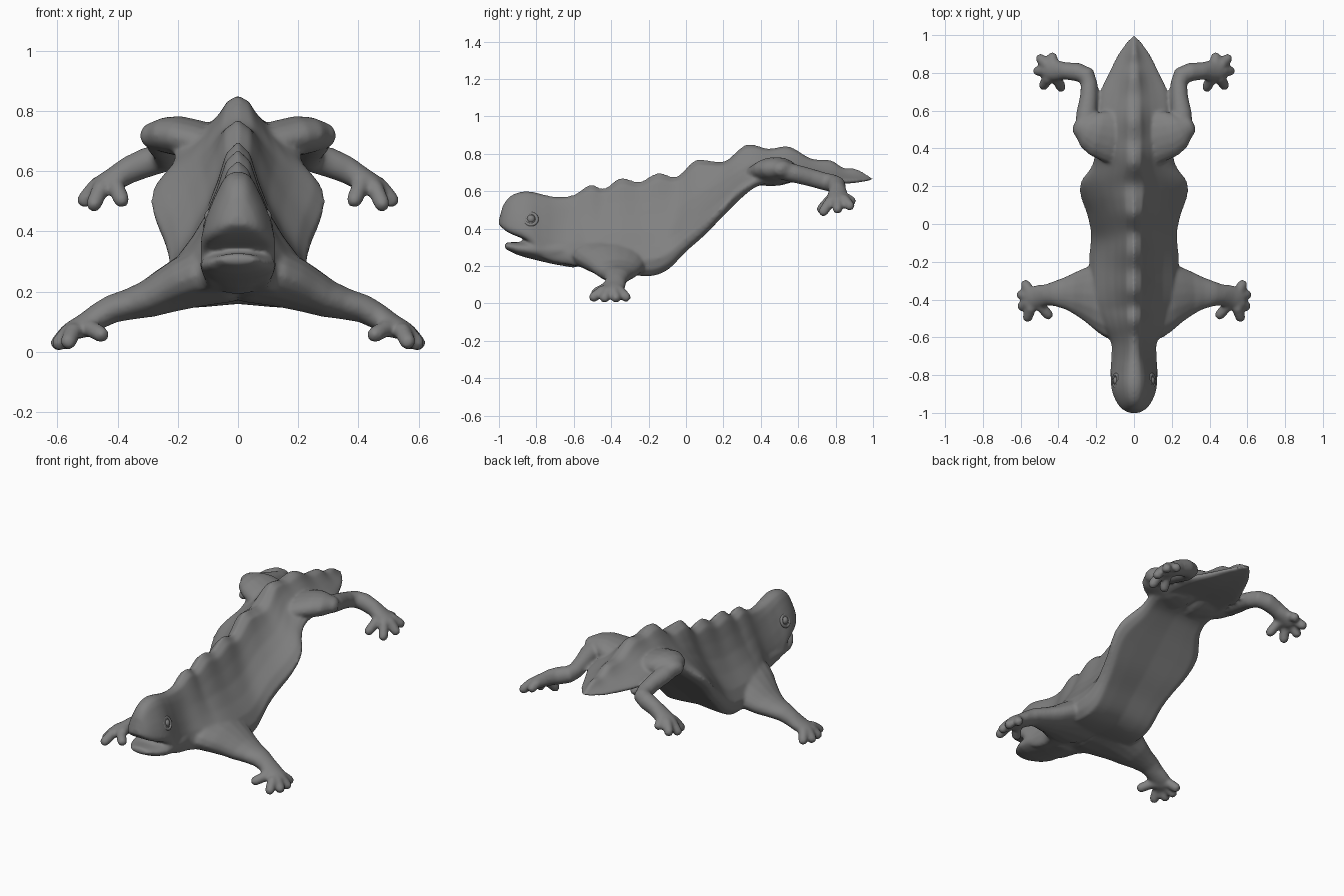
import bpy, bmesh, math
from mathutils import Vector

if "Cube" in bpy.data.objects:
    bpy.data.objects.remove(bpy.data.objects["Cube"])

# Side and top outlines of the body, as (y, value) pairs
CREST = [(-1, .45), (-.985, .51), (-.95, .565), (-.9, .593), (-.84, .6), (-.7, .572), (-.6, .582), (-.51, .637),
         (-.44, .615), (-.35, .672), (-.25, .652), (-.15, .70), (-.05, .68), (.05, .768), (.12, .765),
         (.21, .762), (.31, .845), (.36, .85), (.44, .828), (.55, .84), (.67, .775), (.78, .765),
         (.84, .725), (.91, .72), (1, .668)]
BELLY = [(-1, .42), (-.96, .385), (-.92, .365), (-.87, .345), (-.82, .31), (-.77, .24), (-.6, .195), (-.4, .158),
         (-.2, .132), (-.1, .165), (0, .265), (.1, .355), (.2, .46), (.3, .56), (.38, .62), (.5, .642),
         (.75, .633), (.9, .642), (1, .66)]
WIDTH = [(-1, .03), (-.98, .065), (-.94, .095), (-.88, .118), (-.8, .125), (-.7, .115), (-.62, .125), (-.53, .175),
         (-.4, .23), (-.2, .238), (-.05, .23), (.05, .25), (.15, .285), (.22, .285), (.32, .22),
         (.45, .215), (.6, .195), (.7, .182), (.8, .135), (.9, .085), (1, .012)]
# Half cross-sections from belly to crest, as fractions of width and height
TRUNK = [(0, .05), (.5, .03), (.83, .025), (.96, .09), (1, .19), (.87, .32), (.64, .46), (.44, .61), (.29, .77),
         (.17, .93), (0, 1)]
HEAD = [(0, 0), (.5, 0), (.88, .02), (.98, .08), (1, .16), (.91, .34), (.78, .52), (.61, .7), (.43, .87),
        (.26, .965), (0, 1)]


def curve(table, y):
    """Smooth interpolation through a table."""
    n = len(table)
    i = max(k for k in range(n - 1) if table[k][0] <= y + 1e-6)

    def slope(k):
        a, b = table[max(k - 1, 0)], table[min(k + 1, n - 1)]
        return (b[1] - a[1]) / (b[0] - a[0])
    (y0, v0), (y1, v1) = table[i], table[i + 1]
    h = y1 - y0
    t = (y - y0) / h
    return ((2*t**3 - 3*t**2 + 1) * v0 + (t**3 - 2*t**2 + t) * h * slope(i)
            + (3*t**2 - 2*t**3) * v1 + (t**3 - t**2) * h * slope(i + 1))


def loft(bm, rings):
    """Skin a list of closed rings and cap both ends."""
    vs = [[bm.verts.new(p) for p in r] for r in rings]
    n = len(vs[0])
    for a, b in zip(vs, vs[1:]):
        for i in range(n):
            bm.faces.new((a[i], a[(i + 1) % n], b[(i + 1) % n], b[i]))
    bm.faces.new(vs[0])
    bm.faces.new(vs[-1])


def tube(bm, side, stations, n=16):
    """Limb through stations (x, y, z, horizontal radius, vertical radius), with round ends."""
    pts = [(Vector((side * s[0], s[1], s[2])), s[3], s[4]) for s in stations]

    def cap(end, nxt):
        d = (end[0] - nxt[0]).normalized() * min(end[1], end[2])
        return [(end[0] + d * f, end[1] * k, end[2] * k) for f, k in ((.55, .83), (.9, .43))]
    pts = cap(pts[0], pts[1])[::-1] + pts + cap(pts[-1], pts[-2])
    rings = []
    for i, (p, rh, rv) in enumerate(pts):
        t = (pts[min(i + 1, len(pts) - 1)][0] - pts[max(i - 1, 0)][0]).normalized()
        across = t.cross(Vector((0, 0, 1))).normalized()
        up = across.cross(t)
        rings.append([p + across * rh * math.cos(a) + up * rv * math.sin(a)
                      for a in (2 * math.pi * k / n for k in range(n))])
    loft(bm, rings)


def foot(bm, side, palm, tips):
    """Five toes fanning out from the palm."""
    px, py, pz = palm
    for x, y, z in tips:
        mid = (px + (x - px) * .55, py + (y - py) * .55, pz + (z - pz) * .4 + .008)
        tube(bm, side, [(px, py, pz, .036, .032), (*mid, .029, .029), (x, y, z, .028, .028)], 10)


bm = bmesh.new()

# Trunk, head and tail: crest waves fade out down the flanks
rings = []
for k in range(101):
    y = -1 + k * .02
    lo, hi, w = curve(BELLY, y), curve(CREST, y), curve(WIDTH, y)
    f = min(max((y + .75) / .3, 0), 1)
    near = [curve(CREST, min(max(y + d * .02, -1), 1)) for d in range(-5, 6)]
    base = hi + (sum(near) / 11 - hi) * f * min(1, (1 - y) / .15)
    half = []
    for a, b in zip(HEAD, TRUNK):
        u, v = a[0] * (1 - f) + b[0] * f, a[1] * (1 - f) + b[1] * f
        half.append((u * w, y, lo + (base - lo) * v + (hi - base) * v ** 3))
    rings.append(half + [(-x, yy, z) for x, yy, z in half[-2:0:-1]])
loft(bm, rings)

# Lower jaw
tube(bm, 1, [(0, -.95, .306, .07, .022), (0, -.9, .294, .105, .034), (0, -.85, .29, .125, .046),
             (0, -.78, .285, .127, .058), (0, -.72, .28, .122, .068), (0, -.6, .28, .115, .09)], 20)

for s in (1, -1):
    # Front legs and feet
    tube(bm, s, [(.03, -.40, .265, .23, .10), (.12, -.385, .25, .22, .098), (.18, -.377, .228, .19, .088),
                 (.24, -.37, .202, .153, .075), (.3, -.367, .175, .12, .062), (.36, -.367, .158, .088, .052),
                 (.42, -.37, .142, .067, .047), (.46, -.375, .12, .057, .044), (.51, -.385, .09, .062, .037),
                 (.55, -.395, .07, .057, .033)])
    foot(bm, s, (.528, -.395, .076),
         [(.455, -.48, .058), (.563, -.493, .034), (.592, -.435, .03), (.596, -.375, .03), (.574, -.322, .034)])
    # Thighs
    tube(bm, s, [(.06, .45, .685, .15, .06), (.13, .465, .70, .14, .068), (.2, .48, .718, .122, .066),
                 (.24, .497, .72, .1, .06), (.275, .515, .718, .065, .048)])
    # Shanks, ankles and back feet
    tube(bm, s, [(.258, .52, .71, .05, .05), (.252, .58, .695, .055, .05), (.24, .67, .672, .047, .048),
                 (.237, .74, .652, .045, .047), (.252, .785, .642, .05, .048), (.3, .805, .63, .05, .05),
                 (.36, .81, .605, .046, .046), (.41, .812, .575, .056, .04), (.45, .815, .553, .056, .036)])
    foot(bm, s, (.428, .812, .565),
         [(.387, .725, .505), (.478, .735, .492), (.508, .81, .505), (.495, .875, .522), (.432, .883, .547)])

bmesh.ops.recalc_face_normals(bm, faces=bm.faces)
mesh = bpy.data.meshes.new("lizard_skin")
bm.to_mesh(mesh)
bm.free()
skin = bpy.data.objects.new("lizard_skin", mesh)
bpy.context.collection.objects.link(skin)

# Dark grey hide
hide = bpy.data.materials.new("dark_hide")
hide.diffuse_color = (.22, .22, .22, 1)
hide.use_nodes = True
hide.node_tree.nodes["Principled BSDF"].inputs["Base Color"].default_value = hide.diffuse_color
mesh.materials.append(hide)

# Fuse all parts into one smooth skin
remesh = skin.modifiers.new("fuse", 'REMESH')
remesh.mode = 'VOXEL'
remesh.voxel_size = .009
remesh.use_smooth_shade = True
smooth = skin.modifiers.new("soften", 'SMOOTH')
smooth.factor = .5
smooth.iterations = 8

# Eyes with ringed lids
for s, label in ((1, "left"), (-1, "right")):
    bpy.ops.mesh.primitive_uv_sphere_add(segments=20, ring_count=12, radius=.024, location=(s * .088, -.83, .45))
    parts = [(bpy.context.object, label + "_eye")]
    bpy.ops.object.shade_smooth()
    bpy.ops.mesh.primitive_torus_add(major_radius=.033, minor_radius=.009, major_segments=24, minor_segments=10,
                                     location=(s * .095, -.83, .45), rotation=(0, s * math.radians(68), 0))
    parts.append((bpy.context.object, label + "_eyelid"))
    bpy.ops.object.shade_smooth()
    for ob, name in parts:
        ob.name = name
        ob.data.materials.append(hide)
